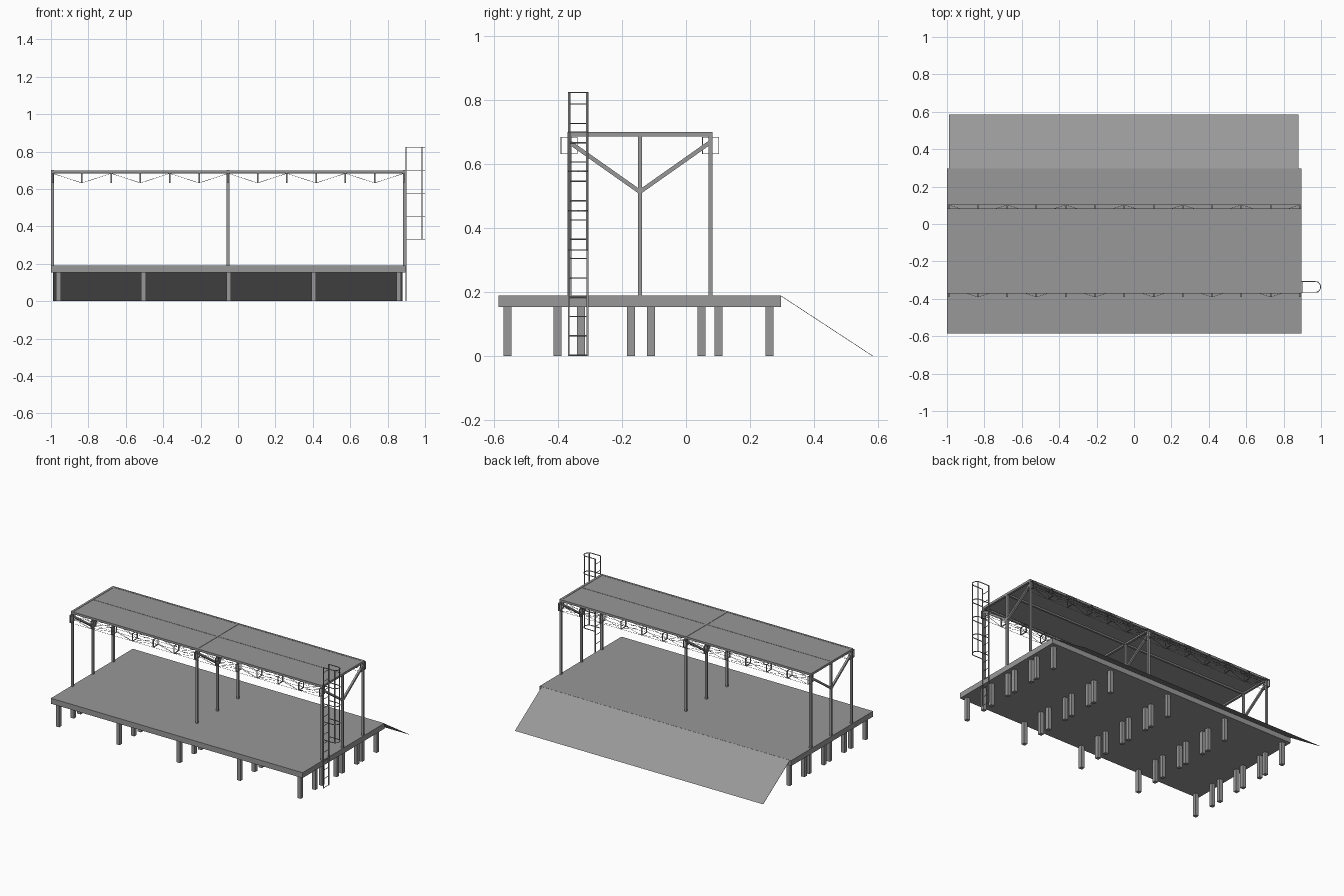
import bpy, bmesh, math
from mathutils import Vector, Matrix

if "Cube" in bpy.data.objects:
    bpy.data.objects.remove(bpy.data.objects["Cube"])

# Dark grey painted steel
GREY = bpy.data.materials.new("dark_grey")
GREY.diffuse_color = (0.316, 0.316, 0.316, 1)
GREY.use_nodes = True
GREY.node_tree.nodes["Principled BSDF"].inputs["Base Color"].default_value = GREY.diffuse_color


def finish(name, bm):
    me = bpy.data.meshes.new(name)
    bmesh.ops.recalc_face_normals(bm, faces=bm.faces)
    bm.to_mesh(me)
    bm.free()
    me.materials.append(GREY)
    ob = bpy.data.objects.new(name, me)
    bpy.context.collection.objects.link(ob)
    return ob


def box(bm, x0, x1, y0, y1, z0, z1):
    m = Matrix.Translation(((x0 + x1) / 2, (y0 + y1) / 2, (z0 + z1) / 2))
    bmesh.ops.create_cube(bm, size=1, matrix=m @ Matrix.Diagonal((x1 - x0, y1 - y0, z1 - z0, 1)))


def bar(bm, a, b, w, sides=4):
    """Straight bar of width w from a to b: square for 4 sides, otherwise a rod."""
    a, b = Vector(a), Vector(b)
    d = b - a
    rot = d.to_track_quat('Z', 'Y').to_matrix().to_4x4()
    m = Matrix.Translation((a + b) / 2) @ rot
    if sides == 4:
        bmesh.ops.create_cube(bm, size=1, matrix=m @ Matrix.Diagonal((w, w, d.length, 1)))
    else:
        bmesh.ops.create_cone(bm, cap_ends=True, segments=sides, radius1=w / 2,
                              radius2=w / 2, depth=d.length, matrix=m)


X0, X1 = -1.0, 0.896
DECK = 0.19

# Platform deck
bm = bmesh.new()
box(bm, X0, X1, -0.585, 0.296, 0.153, DECK)
finish("deck", bm)

# Support legs under the deck
bm = bmesh.new()
for x in (-0.960, -0.505, -0.050, 0.405, 0.860):
    for y in (-0.558, -0.401, -0.328, -0.171, -0.109, 0.049, 0.102, 0.26):
        box(bm, x - 0.0125, x + 0.0125, y - 0.0125, y + 0.0125, 0, 0.153)
finish("deck_legs", bm)

# Sloped ramp sheet at the back
bm = bmesh.new()
prof = [(0.295, 0.19), (0.585, 0.0), (0.582, 0.0), (0.295, 0.188)]
f = bm.faces.new([bm.verts.new((-0.99, y, z)) for y, z in prof])
ext = bmesh.ops.extrude_face_region(bm, geom=[f])
bmesh.ops.translate(bm, vec=(1.870, 0, 0),
                    verts=[v for v in ext['geom'] if isinstance(v, bmesh.types.BMVert)])
finish("ramp", bm)

# Roof posts, cross beams and braces
H = 0.0065
HX = 0.0075
frames = (X0 + HX, -0.053, X1 - HX)
rows = (-0.364, -0.144, 0.076)
posts, beams, braces = bmesh.new(), bmesh.new(), bmesh.new()
for x in frames:
    for y in rows:
        box(posts, x - HX, x + HX, y - H, y + H, DECK, 0.685)
    box(beams, x - HX, x + HX, rows[0] - H, rows[2] + H, 0.685, 0.70)
    for y in (rows[0], rows[2]):
        bar(braces, (x, rows[1], 0.513), (x, y, 0.668), 0.013)
for y in rows:
    box(beams, X0, X1, y - H, y + H, 0.685, 0.6995)
finish("roof_posts", posts)
finish("roof_beams", beams)
finish("roof_braces", braces)

# Roof sheet
bm = bmesh.new()
box(bm, X0 + H, X1 - H, rows[0], rows[2], 0.695, 0.698)
finish("roof_sheet", bm)

# Box trusses along the front and back roof edges
N = 12
for name, yc in (("front_truss", -0.365), ("back_truss", 0.077)):
    bm = bmesh.new()
    ya, yb, za, zb = yc - 0.0255, yc + 0.0255, 0.632, 0.683
    ring = [(ya, za), (yb, za), (yb, zb), (ya, zb)]
    xs = [X0 + 0.009 + i * (X1 - X0 - 0.018) / N for i in range(N + 1)]
    for k in range(4):
        p, q = ring[k], ring[(k + 1) % 4]
        # long chord
        bar(bm, (xs[0], *p), (xs[-1], *p), 0.002, 6)
        for i, x in enumerate(xs):
            # flat strip hoop
            e = 0.001
            box(bm, x - 0.004, x + 0.004, min(p[0], q[0]) - e, max(p[0], q[0]) + e,
                min(p[1], q[1]) - e, max(p[1], q[1]) + e)
            # zigzag wire
            if i < N:
                s, t = (p, q) if (i + k // 2) % 2 else (q, p)
                bar(bm, (x, *s), (xs[i + 1], *t), 0.002, 6)
    finish(name, bm)

# Ladder rails and rungs
LX, LY, R = 0.899, -0.3365, 0.029
bm = bmesh.new()
for s in (-1, 1):
    bar(bm, (LX, LY + s * R, 0), (LX, LY + s * R, 0.825), 0.005)
finish("ladder_rails", bm)
bm = bmesh.new()
for i in range(14):
    z = 0.003 + i * 0.0603
    bar(bm, (LX, LY - R, z), (LX, LY + R, z), 0.004, 6)
finish("ladder_rungs", bm)

# Safety cage: U-shaped hoops and two uprights
bm = bmesh.new()
CX = 0.969
arc = [math.radians(-90 + 22.5 * i) for i in range(9)]
path = [(LX, LY - R)] + [(CX + R * math.cos(a), LY + R * math.sin(a)) for a in arc] + [(LX, LY + R)]
for i in range(5):
    z = 0.331 + i * 0.123
    for p, q in zip(path, path[1:]):
        bar(bm, (*p, z), (*q, z), 0.004)
for s in (-1, 1):
    bar(bm, (0.983, LY + s * 0.026, 0.329), (0.983, LY + s * 0.026, 0.825), 0.005)
finish("ladder_cage", bm)
